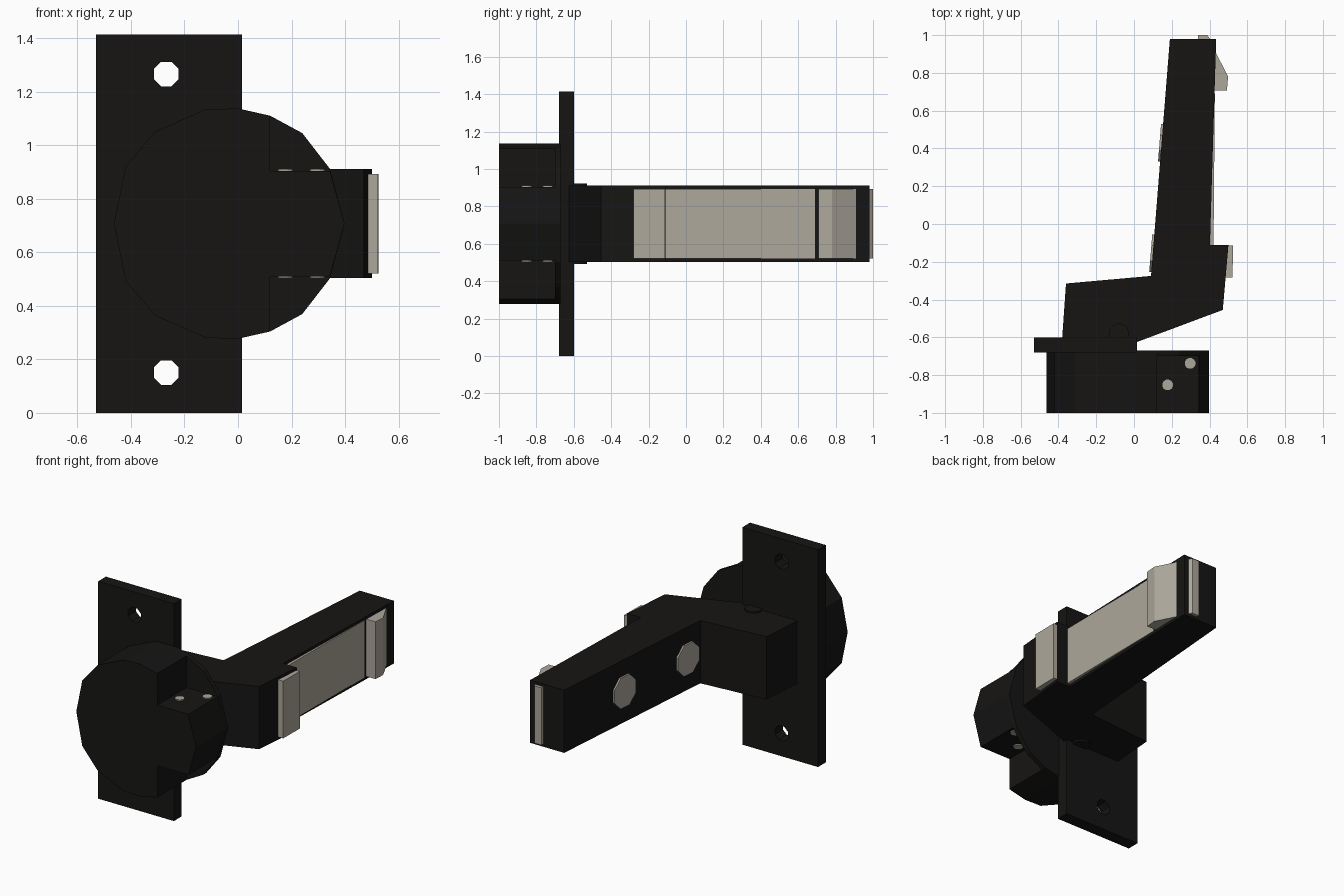
import bpy, bmesh
from math import pi, cos, sin
from mathutils import Vector, Matrix

if "Cube" in bpy.data.objects:
    bpy.data.objects.remove(bpy.data.objects["Cube"])

ZC = 0.707  # height of the horizontal mirror plane


def material(name, rgb):
    m = bpy.data.materials.new(name)
    m.diffuse_color = (*rgb, 1)
    m.use_nodes = True
    m.node_tree.nodes["Principled BSDF"].inputs["Base Color"].default_value = m.diffuse_color
    return m


BLACK = material("black", (0.008, 0.0075, 0.007))
PALE = material("pale", (0.42, 0.39, 0.33))


def finish(name, bm, mat):
    bmesh.ops.recalc_face_normals(bm, faces=bm.faces)
    me = bpy.data.meshes.new(name)
    bm.to_mesh(me)
    bm.free()
    ob = bpy.data.objects.new(name, me)
    me.materials.append(mat)
    bpy.context.collection.objects.link(ob)
    return ob


def prism(name, profile, axis, lo, hi, mat):
    """Extrude an (x, y) profile along z, or an (x, z) profile along y."""
    bm = bmesh.new()
    place = (lambda a, b: (a, b, lo)) if axis == "z" else (lambda a, b: (a, lo, b))
    face = bm.faces.new([bm.verts.new(place(a, b)) for a, b in profile])
    new = bmesh.ops.extrude_face_region(bm, geom=[face])["geom"]
    step = Vector((0, 0, hi - lo)) if axis == "z" else Vector((0, hi - lo, 0))
    bmesh.ops.translate(bm, vec=step, verts=[v for v in new if isinstance(v, bmesh.types.BMVert)])
    return finish(name, bm, mat)


def cylinder(name, centre, direction, radius, depth, sides, mat):
    bm = bmesh.new()
    bmesh.ops.create_cone(bm, cap_ends=True, segments=sides, radius1=radius, radius2=radius, depth=depth,
                          matrix=Matrix.Rotation(pi / sides, 4, "Z"))
    rot = Vector(direction).to_track_quat("Z", "Y").to_matrix().to_4x4()
    bm.transform(Matrix.Translation(centre) @ rot)
    return finish(name, bm, mat)


def mirrored(half):
    """Close an upper half-profile (heights above ZC) with its reflection."""
    upper = [(x, ZC + h) for x, h in half]
    lower = [(x, ZC - h) for x, h in reversed(half) if h > 0]
    return upper + lower


# mounting plate with two octagonal screw holes
plate = prism("mounting_plate", [(-0.53, 0), (0.015, 0), (0.015, 1.413), (-0.53, 1.413)],
              "y", -0.68, -0.60, BLACK)
for z in (0.15, 1.265):
    cutter = cylinder("hole_cutter", (-0.268, -0.64, z), (0, 1, 0), 0.05, 0.3, 8, BLACK)
    cutter.hide_render = True
    mod = plate.modifiers.new("hole", "BOOLEAN")
    mod.object = cutter
    mod.solver = "EXACT"
    bpy.context.view_layer.objects.active = plate
    bpy.ops.object.modifier_apply(modifier=mod.name)
    bpy.data.objects.remove(cutter)

# round housing: full thin flange, notched body in front of it
left = [(-0.463, 0), (-0.42, 0.213), (-0.31, 0.343), (-0.12, 0.427), (0.0, 0.43), (0.12, 0.403)]
prism("housing_flange", mirrored(left + [(0.24, 0.338), (0.343, 0.205), (0.398, 0)]),
      "y", -0.70, -0.67, BLACK)
prism("housing_body", mirrored(left + [(0.12, 0.197), (0.343, 0.197), (0.398, 0)]),
      "y", -1.0, -0.70, BLACK)

# pins through the housing tongue
for i, (x, y) in enumerate([(0.178, -0.852), (0.297, -0.738)]):
    cylinder(f"pin_{i + 1}", (x, y, ZC), (0, 0, 1), 0.029, 0.408, 12, PALE)

# cranked arm and its pivot
prism("arm", [(-0.382, -0.63), (-0.36, -0.315), (0.09, -0.275), (0.19, 0.98), (0.435, 0.98),
              (0.402, -0.11), (0.50, -0.11), (0.47, -0.455), (0.015, -0.625)],
      "z", 0.503, 0.911, BLACK)
cylinder("pivot", (-0.08, -0.58, ZC), (0, 0, 1), 0.053, 0.43, 16, BLACK)

# pale pads on the gripping side and the tip
pads = {
    "long_pad": [(0.39, -0.115), (0.421, -0.115), (0.428, 0.69), (0.40, 0.69)],
    "heel_pad": [(0.47, -0.282), (0.522, -0.282), (0.524, -0.113), (0.49, -0.113)],
    "wedge_pad": [(0.41, 0.708), (0.492, 0.708), (0.498, 0.78), (0.432, 0.91), (0.41, 0.91)],
    "tip_pad": [(0.34, 0.97), (0.34, 1.0), (0.388, 1.0), (0.41, 0.97)],
}
for name, profile in pads.items():
    prism(name, profile, "z", 0.521, 0.893, PALE)

# octagonal caps on the back of the arm
for i, y in enumerate((-0.155, 0.43)):
    x = 0.09 + (y + 0.275) * 0.0797
    cylinder(f"arm_cap_{i + 1}", (x, y, ZC), (-1, 0.08, 0), 0.108, 0.022, 8, PALE)
